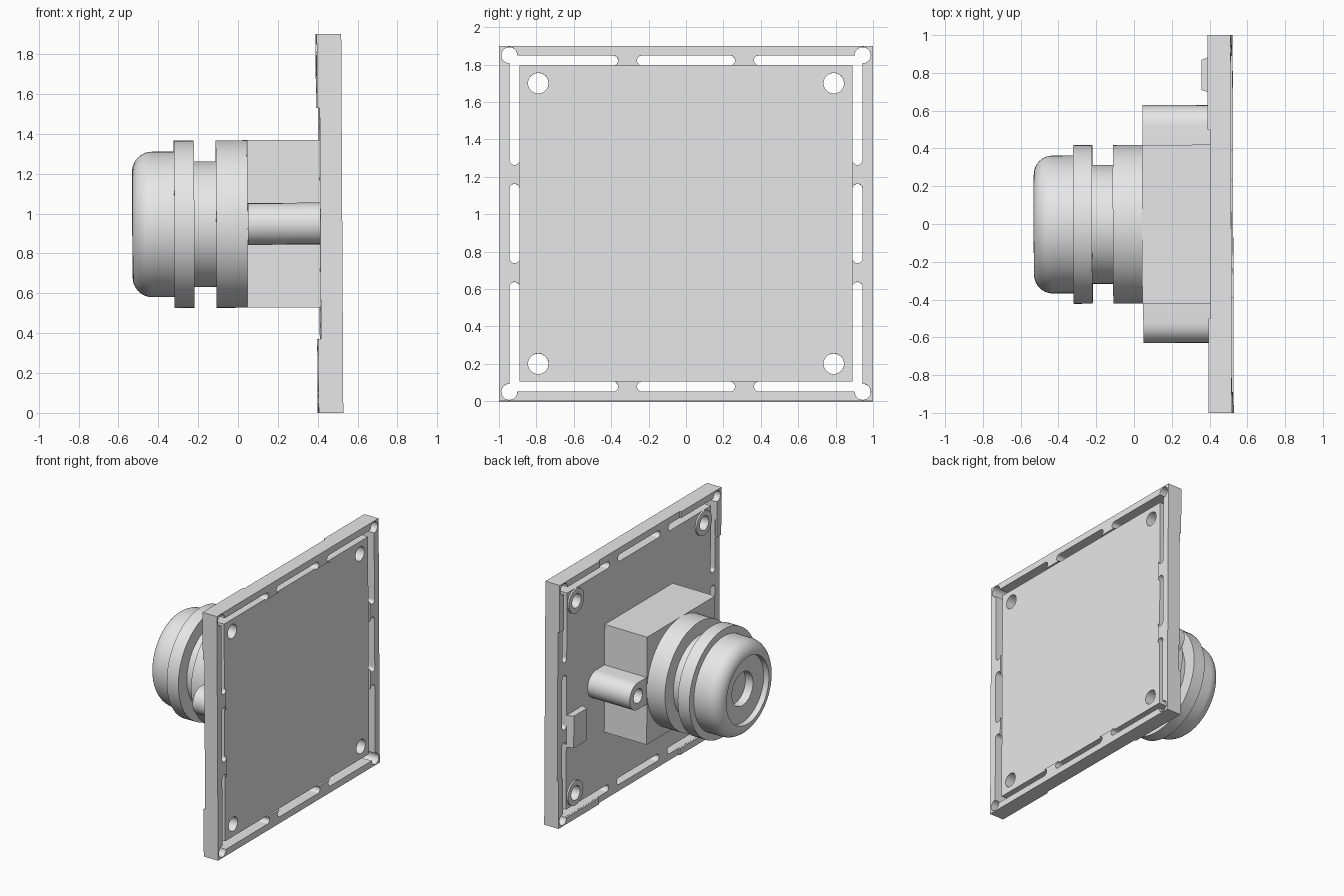
import bpy, math
from mathutils import Matrix, Vector

cube = bpy.data.objects.get("Cube")
if cube:
    bpy.data.objects.remove(cube, do_unlink=True)

grey = bpy.data.materials.new("light_grey")
grey.use_nodes = True
grey.diffuse_color = (0.8, 0.8, 0.8, 1)
grey.node_tree.nodes["Principled BSDF"].inputs["Base Color"].default_value = (0.8, 0.8, 0.8, 1)

MID = 0.95           # height of the lens axis
FRONT, BACK = 0.41, 0.52   # board faces along x
parts = []


def make(name, verts, faces, smooth=False):
    mesh = bpy.data.meshes.new(name)
    mesh.from_pydata(verts, [], faces)
    mesh.materials.append(grey)
    obj = bpy.data.objects.new(name, mesh)
    bpy.context.collection.objects.link(obj)
    parts.append(obj)
    if smooth:
        bpy.ops.object.select_all(action='DESELECT')
        obj.select_set(True)
        bpy.context.view_layer.objects.active = obj
        bpy.ops.object.shade_smooth_by_angle(angle=math.radians(35))
    return obj


def prism(name, outline, x0, x1, smooth=False):
    """Extrude a counter-clockwise (y, z) outline along x; z is relative to the lens axis."""
    n = len(outline)
    verts = [(x, y, z + MID) for x in (x0, x1) for y, z in outline]
    faces = [tuple(reversed(range(n))), tuple(range(n, 2 * n))]
    faces += [(i, (i + 1) % n, n + (i + 1) % n, n + i) for i in range(n)]
    return make(name, verts, faces, smooth)


def rect(y0, y1, z0, z1):
    return [(y0, z0), (y1, z0), (y1, z1), (y0, z1)]


def stadium(a, b, r, steps=12):
    """Rounded slot outline from centre a to centre b (a circle if they match)."""
    a, b = Vector(a), Vector(b)
    d = b - a
    t = math.atan2(d.y, d.x)
    arc = lambda c, s: [(c.x + r * math.cos(s + math.pi * i / steps),
                         c.y + r * math.sin(s + math.pi * i / steps))
                        for i in range(steps + (d.length > 0))]
    return arc(b, t - math.pi / 2) + arc(a, t + math.pi / 2)


def cut(target, outline, x0, x1):
    tool = prism("cutter", outline, x0, x1)
    mod = target.modifiers.new("cut", 'BOOLEAN')
    mod.operation, mod.solver, mod.object = 'DIFFERENCE', 'EXACT', tool
    bpy.context.view_layer.objects.active = target
    bpy.ops.object.modifier_apply(modifier=mod.name)
    parts.remove(tool)
    bpy.data.objects.remove(tool, do_unlink=True)


def lathe(name, profile, steps=64):
    """Spin an (x, radius) profile about the lens axis."""
    verts, rings = [], []
    for x, r in profile:
        n = 1 if r == 0 else steps
        rings.append(range(len(verts), len(verts) + n))
        verts += [(x, r * math.cos(2 * math.pi * i / steps),
                   MID + r * math.sin(2 * math.pi * i / steps)) for i in range(n)]
    faces = []
    for p, q in zip(rings, rings[1:]):
        for i in range(steps):
            j = (i + 1) % steps
            ring = [p[i % len(p)], q[i % len(q)], q[j % len(q)], p[j % len(p)]]
            faces.append(tuple(dict.fromkeys(ring)))
    return make(name, verts, faces, True)


corners = [(sy, sz) for sy in (-1, 1) for sz in (-1, 1)]

# Square board with raised corners on its rim
board = prism("board", rect(-1, 1, -MID, MID), FRONT, BACK)
cut(board, rect(-0.89, 0.89, -0.845, 0.845), BACK - 0.015, 1)
SLOT_Y, SLOT_Z, R = 0.917, 0.872, 0.027
for sy, sz in corners:
    # corner hole, slots leading away from it, mounting hole
    cut(board, stadium((sy * 0.945, sz * 0.9), (sy * 0.945, sz * 0.9), 0.043), 0, 1)
    cut(board, stadium((sy * SLOT_Y, sz * SLOT_Z), (sy * 0.39, sz * SLOT_Z), R), 0, 1)
    cut(board, stadium((sy * SLOT_Y, sz * SLOT_Z), (sy * SLOT_Y, sz * 0.34), R), 0, 1)
    cut(board, stadium((sy * 0.79, sz * 0.75), (sy * 0.79, sz * 0.75), 0.055), 0, 1)
for s in (-1, 1):
    cut(board, stadium((-0.235, s * SLOT_Z), (0.235, s * SLOT_Z), R), 0, 1)
    cut(board, stadium((s * SLOT_Y, -0.185), (s * SLOT_Y, 0.185), R), 0, 1)

for sy, sz in corners:
    ys, zs = sorted((sy * 0.5, sy)), sorted((sz * 0.58, sz * MID))
    rim = prism("corner_rim", rect(*ys, *zs), FRONT - 0.013, FRONT + 0.002)
    inner_y, inner_z = sorted((0, sy * 0.945)), sorted((0, sz * 0.9))
    cut(rim, rect(*inner_y, *inner_z), 0, 1)
    cut(rim, stadium((sy * 0.945, sz * 0.9), (sy * 0.945, sz * 0.9), 0.043), 0, 1)
    # washer around the mounting hole
    hole = (sy * 0.79, sz * 0.75)
    washer = prism("hole_washer", stadium(hole, hole, 0.095), FRONT - 0.013, FRONT + 0.002)
    cut(washer, stadium(hole, hole, 0.055), 0, 1)

# Lens mount: square housing with two screw lugs
prism("lens_housing", rect(-0.42, 0.42, -0.42, 0.42), 0.045, FRONT + 0.005)
for s in (-1, 1):
    lug = prism("screw_lug", stadium((s * 0.525, 0), (s * 0.3, 0), 0.105), 0.048, FRONT + 0.005, True)
    cut(lug, stadium((s * 0.525, 0), (s * 0.525, 0), 0.055), 0, 0.3)

# Lens barrel, turned in sections
lathe("barrel_base", [(-0.11, 0), (-0.11, 0.42), (0.05, 0.42), (0.05, 0)])
lathe("barrel_neck", [(-0.23, 0), (-0.23, 0.315), (-0.1, 0.315), (-0.1, 0)])
lathe("focus_ring", [(-0.32, 0), (-0.32, 0.42), (-0.22, 0.42), (-0.22, 0)])
rounded = [(-0.43 - 0.1 * math.cos(a), 0.265 + 0.1 * math.sin(a))
           for a in (i * math.pi / 20 for i in range(11))]
lathe("lens_head", [(-0.42, 0), (-0.42, 0.13), (-0.485, 0.13), (-0.485, 0.262), (-0.53, 0.262)]
      + rounded + [(-0.31, 0.365), (-0.31, 0)])

# Small connector with sloping ends
connector = prism("connector", rect(0.69, 0.89, -0.36, -0.11), 0.36, FRONT + 0.005)
for v in connector.data.vertices:
    if v.co.x < 0.4:
        v.co.y += 0.02 if v.co.y < 0.8 else -0.02

# Whole assembly leans very slightly
pivot = Vector((0.46, 0, MID))
lean = (Matrix.Translation(pivot) @ Matrix.Rotation(-0.0055, 4, 'Y')
        @ Matrix.Rotation(0.003, 4, 'Z') @ Matrix.Translation(-pivot))
for obj in parts:
    obj.data.transform(lean)
